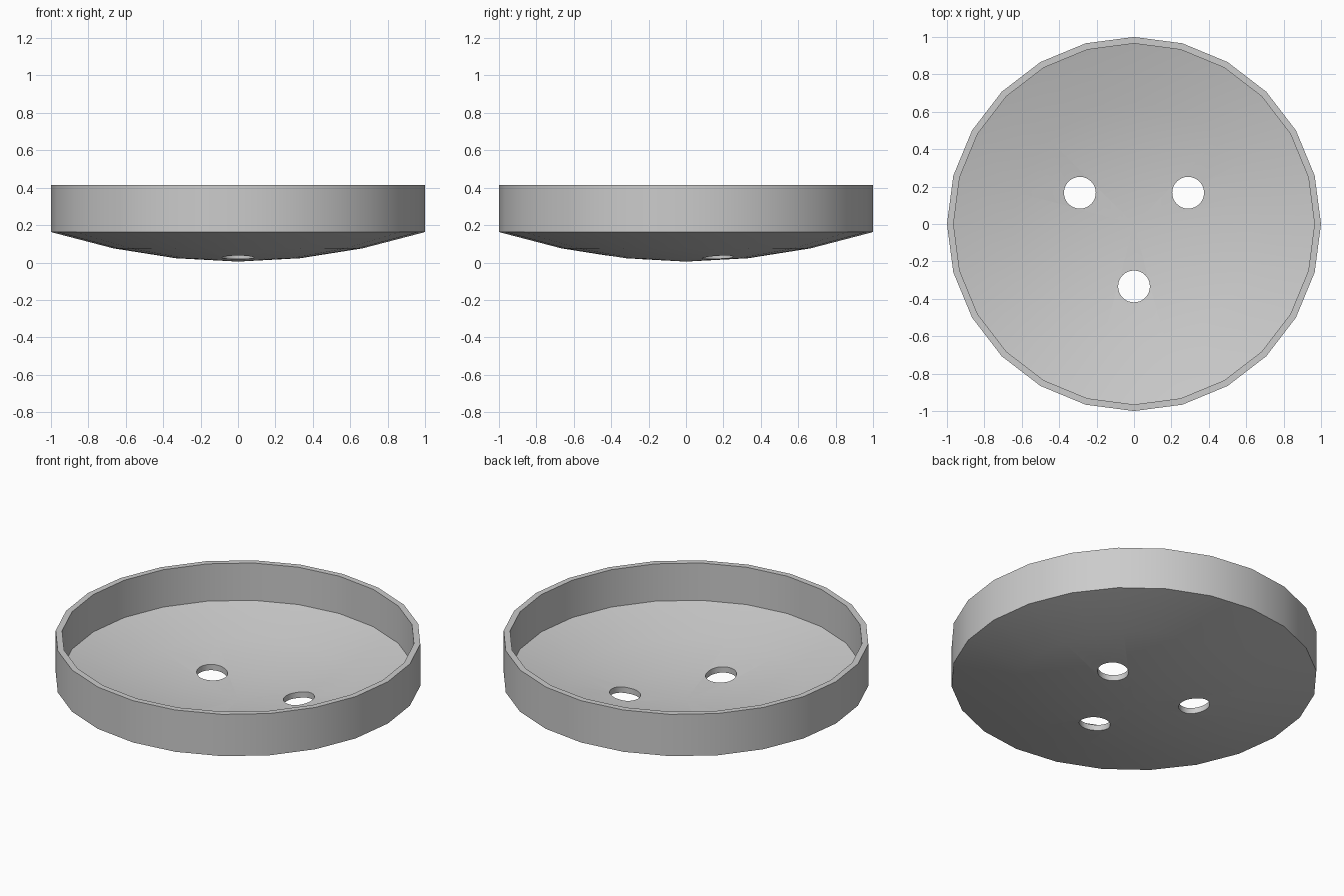
import bpy, bmesh, math

if "Cube" in bpy.data.objects:
    bpy.data.objects.remove(bpy.data.objects["Cube"])

SIDES = 24


def select_only(obj):
    bpy.ops.object.select_all(action='DESELECT')
    obj.select_set(True)
    bpy.context.view_layer.objects.active = obj


def lathe(name, profile, sides):
    """Revolve (radius, z) points about z; zero radius makes a pole."""
    bm = bmesh.new()
    rings = []
    for r, z in profile:
        if r == 0:
            rings.append([bm.verts.new((0, 0, z))] * sides)
        else:
            rings.append([bm.verts.new((r * math.cos(2 * math.pi * i / sides),
                                        r * math.sin(2 * math.pi * i / sides), z))
                          for i in range(sides)])
    for a, b in zip(rings, rings[1:]):
        for i in range(sides):
            j = (i + 1) % sides
            bm.faces.new(dict.fromkeys((a[i], a[j], b[j], b[i])))
    bmesh.ops.recalc_face_normals(bm, faces=bm.faces)
    mesh = bpy.data.meshes.new(name)
    bm.to_mesh(mesh)
    bm.free()
    obj = bpy.data.objects.new(name, mesh)
    bpy.context.collection.objects.link(obj)
    return obj


# Shallow dish: domed underside, straight wall, rim, and inner floor
dish = lathe("dish", [
    (0, 0.005), (0.333, 0.023), (0.667, 0.076), (1.0, 0.163),
    (1.0, 0.415), (0.965, 0.415),
    (0.965, 0.19), (0.65, 0.107), (0.325, 0.057), (0, 0.04)], SIDES)

# Three round drain holes, evenly spaced
for k in range(3):
    angle = math.radians(30 + 120 * k)
    cutter = lathe("hole_cutter", [(0, -0.2), (0.085, -0.2), (0.085, 0.3), (0, 0.3)], 32)
    cutter.location = (0.334 * math.cos(angle), 0.334 * math.sin(angle), 0)
    cutter.hide_render = True
    mod = dish.modifiers.new("hole", 'BOOLEAN')
    mod.operation = 'DIFFERENCE'
    mod.solver = 'EXACT'
    mod.object = cutter
    select_only(dish)
    bpy.ops.object.modifier_apply(modifier=mod.name)
    bpy.data.objects.remove(cutter)

select_only(dish)
bpy.ops.object.shade_smooth_by_angle(angle=math.radians(30))
